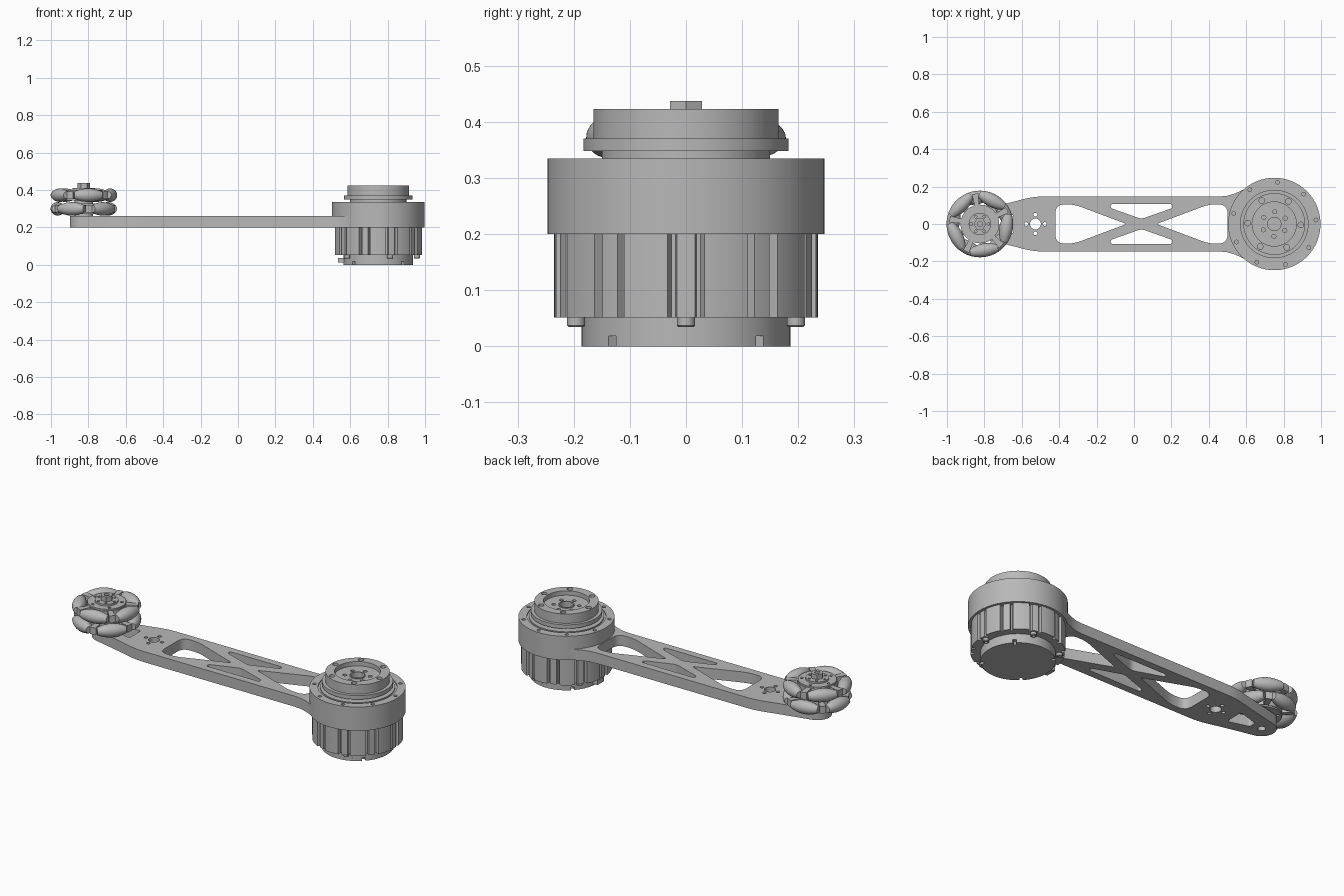
import bpy, bmesh, math
from math import sin, cos, radians, pi, sqrt
from mathutils import Matrix, Vector

if "Cube" in bpy.data.objects:
    bpy.data.objects.remove(bpy.data.objects["Cube"])

GREY = (0.48, 0.48, 0.48, 1)
metal = bpy.data.materials.new("plain grey")
metal.use_nodes = True
metal.diffuse_color = GREY
metal.node_tree.nodes["Principled BSDF"].inputs["Base Color"].default_value = GREY

MOTOR_X, WHEEL_X = 0.75, -0.824


def finish(name, mesh, matrix):
    """Link a mesh as a smooth-by-angle part."""
    mesh.transform(matrix)
    mesh.materials.clear()
    mesh.materials.append(metal)
    ob = bpy.data.objects.new(name, mesh)
    bpy.context.collection.objects.link(ob)
    bpy.ops.object.select_all(action='DESELECT')
    ob.select_set(True)
    bpy.context.view_layer.objects.active = ob
    bpy.ops.object.shade_smooth_by_angle(angle=radians(32))
    return ob


def plate(name, loops, z0, z1, x=0):
    """Extrude an outline; the further loops become holes."""
    curve = bpy.data.curves.new(name, 'CURVE')
    curve.dimensions, curve.fill_mode = '2D', 'BOTH'
    curve.extrude = (z1 - z0) / 2
    for loop in loops:
        spline = curve.splines.new('POLY')
        spline.points.add(len(loop) - 1)
        for p, (px, py) in zip(spline.points, loop):
            p.co = (px, py, 0, 1)
        spline.use_cyclic_u = True
    helper = bpy.data.objects.new(name + " outline", curve)
    bpy.context.collection.objects.link(helper)
    graph = bpy.context.evaluated_depsgraph_get()
    mesh = bpy.data.meshes.new_from_object(helper.evaluated_get(graph))
    bpy.data.objects.remove(helper)
    bm = bmesh.new()
    bm.from_mesh(mesh)
    bmesh.ops.remove_doubles(bm, verts=bm.verts, dist=1e-5)
    bmesh.ops.recalc_face_normals(bm, faces=bm.faces)
    bm.to_mesh(mesh)
    bm.free()
    return finish(name, mesh, Matrix.Translation((x, 0, (z0 + z1) / 2)))


def lathe(name, profile, matrix, steps=64):
    """Turn (radius, z) points around z."""
    bm = bmesh.new()
    vs = [bm.verts.new((r, 0, z)) for r, z in profile]
    es = [bm.edges.new(pair) for pair in zip(vs, vs[1:])]
    bmesh.ops.spin(bm, geom=vs + es, cent=(0, 0, 0), axis=(0, 0, 1),
                   angle=2 * pi, steps=steps)
    bmesh.ops.remove_doubles(bm, verts=bm.verts, dist=1e-5)
    bmesh.ops.recalc_face_normals(bm, faces=bm.faces)
    mesh = bpy.data.meshes.new(name)
    bm.to_mesh(mesh)
    bm.free()
    return finish(name, mesh, matrix)


def polar(r, deg, x=0, y=0):
    return (x + r * cos(radians(deg)), y + r * sin(radians(deg)))


def circle(r, x=0, y=0, n=24):
    return [polar(r, 360 * i / n, x, y) for i in range(n)]


def ring_of_holes(count, ring, r, phase=0, x=0):
    return [circle(r, *polar(ring, phase + 360 * i / count, x), n=14)
            for i in range(count)]


def radial(radius_at):
    return [polar(radius_at(a), a) for a in range(360)]


def rounded(corners, flip=1):
    """Round each (x, y, cut) corner with a short curve."""
    out = []
    for i, (x, y, cut) in enumerate(corners):
        p = Vector((x, y))
        a = p + (Vector(corners[i - 1][:2]) - p).normalized() * cut
        b = p + (Vector(corners[(i + 1) % len(corners)][:2]) - p).normalized() * cut
        for k in range(7):
            t = k / 6
            out.append(tuple(a * (1 - t) ** 2 + p * 2 * t * (1 - t) + b * t * t))
    return out


# Arm: rounded tip, tapered neck, straight beam and round motor seat
half = [polar(0.075, a, WHEEL_X) for a in range(180, 103, -8)]
half += [(-0.66, 0.115), (-0.61, 0.128), (-0.57, 0.138), (-0.53, 0.145), (-0.49, 0.147),
         (0.46, 0.147), (0.5, 0.151), (0.54, 0.163)]
half += [polar(0.247, a, MOTOR_X) for a in range(132, -1, -4)]
outline = half + [(x, -y) for x, y in half[-2:0:-1]]

MID = 0.04
end_window = [(-0.46, 0.105, 0.05), (-0.36, 0.105, 0.04), (-0.08, 0, 0.012),
              (-0.36, -0.105, 0.04), (-0.46, -0.105, 0.05)]
side_window = [(-0.165, 0.106, 0.012), (0.165, 0.106, 0.012), (0.165, 0.085, 0.012),
               (0, 0.027, 0.02), (-0.165, 0.085, 0.012)]
windows = []
for s in (1, -1):
    windows.append([(MID + s * x, y) for x, y in rounded(end_window)])
    windows.append([(MID + x, s * y) for x, y in rounded(side_window)])
tip_window = rounded([(-0.645, 0.055, 0.02), (-0.645, -0.055, 0.02),
                      (-0.765, -0.02, 0.01), (-0.765, 0.02, 0.01)])
sensor_holes = [circle(0.029, -0.527)] + ring_of_holes(4, 0.05, 0.01, 0, -0.527)
plate("arm", [outline, tip_window, circle(0.02, WHEEL_X)] + windows + sensor_holes,
      0.2, 0.26)

# Motor housing: base cap with notches, ribbed body, top ring with bolt holes
at_motor = Matrix.Translation((MOTOR_X, 0, 0))
plate("motor_base_notched",
      [radial(lambda a: 0.165 if abs(a % 90 - 45) < 3 else 0.186)], 0, 0.018, MOTOR_X)
plate("motor_base", [circle(0.186, n=72)], 0.018, 0.06, MOTOR_X)


def rib_radius(a):
    d = abs((a + 18) % 36 - 18)
    return 0.235 if d > 7 else 0.214 if d > 4 else 0.231


plate("motor_body", [radial(rib_radius)], 0.051, 0.2, MOTOR_X)
for i in range(5):
    x, y = polar(0.206, 72 * i, MOTOR_X)
    lathe("body_screw", [(0, 0.055), (0.016, 0.055), (0.016, 0.037), (0.013, 0.034),
                         (0.008, 0.034), (0.008, 0.042), (0, 0.042)],
          Matrix.Translation((x, y, 0)), 20)
plate("cable_socket", [[(-0.215, -0.03), (-0.17, -0.03), (-0.17, 0.03), (-0.215, 0.03)]],
      0.012, 0.037, MOTOR_X)
plate("gearbox_ring", [circle(0.247, n=90), circle(0.203, n=64)]
      + ring_of_holes(9, 0.224, 0.01, 5.5), 0.26, 0.335, MOTOR_X)
lathe("gearbox_core", [(0, 0.262), (0.244, 0.262), (0.244, 0.312), (0.203, 0.312),
                       (0.203, 0.328), (0.192, 0.328), (0.192, 0.335), (0.15, 0.335),
                       (0.15, 0.348), (0.183, 0.348), (0.183, 0.37), (0, 0.37)], at_motor)

# Output flange: bolted rim around a recessed face with a centre bore
plate("output_rim", [circle(0.165, n=72), circle(0.118, n=64)]
      + ring_of_holes(6, 0.142, 0.015, 58), 0.37, 0.423, MOTOR_X)
plate("output_face", [circle(0.118, n=64), circle(0.036)]
      + ring_of_holes(6, 0.066, 0.011, 28), 0.37, 0.398, MOTOR_X)
lathe("output_bore", [(0.036, 0.37), (0.036, 0.402), (0.042, 0.402), (0.042, 0.37)],
      at_motor, 32)

# Wheel: two staggered rows of five barrel rollers held by a spoked hub
R, AXIS = 0.178, 0.142
at_wheel = Matrix.Translation((WHEEL_X, 0, 0))
barrel = [(sqrt(R * R - z * z) - AXIS, z) for z in (0.076 * k / 7 for k in range(-7, 8))]
barrel = [(0, barrel[0][1])] + barrel + [(0, barrel[-1][1])]
for row, z, phase in (("lower", 0.299, 27), ("upper", 0.372, -9)):
    for i in range(5):
        turn = Matrix.Rotation(radians(phase + 72 * i), 4, 'Z')
        place = (Matrix.Translation((WHEEL_X, 0, z)) @ turn
                 @ Matrix.Translation((AXIS, 0, 0)) @ Matrix.Rotation(pi / 2, 4, 'X'))
        lathe(row + "_roller", barrel, place, 28)

    def spoke_radius(a):
        return 0.164 if abs((a - phase) % 72 - 36) < 7 else 0.103

    plate(row + "_spokes", [radial(spoke_radius)], z - 0.02, z + 0.02, WHEEL_X)
    plate(row + "_hub", [circle(0.1, n=48)] + ring_of_holes(5, 0.08, 0.008, phase + 36),
          z - 0.028, z + 0.028, WHEEL_X)

# Hub spacer, boss with bolt holes, and hexagonal shaft end
lathe("hub_spacer", [(0, 0.25), (0.05, 0.25), (0.05, 0.35), (0, 0.35)], at_wheel, 40)
plate("hub_boss", [circle(0.06, n=40)] + ring_of_holes(6, 0.046, 0.007), 0.38, 0.41, WHEEL_X)
plate("shaft_end", [circle(0.033, n=6), circle(0.014)], 0.39, 0.437, WHEEL_X)
